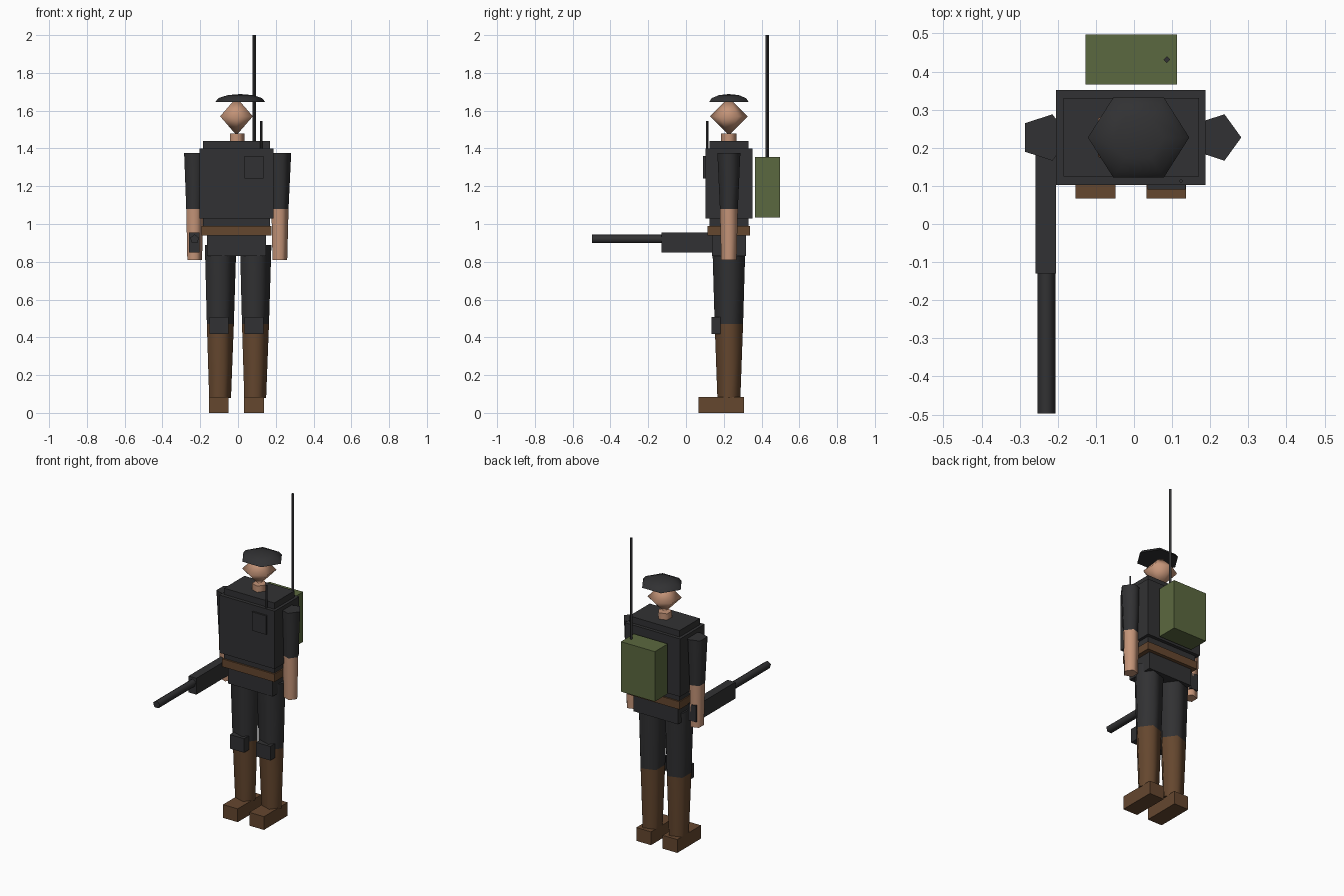
import bpy
import bmesh
from math import radians, pi, sin, cos
from mathutils import Matrix

if "Cube" in bpy.data.objects:
    bpy.data.objects.remove(bpy.data.objects["Cube"])

CX, CY = -0.008, 0.227      # body axis


def material(name, r, g, b):
    m = bpy.data.materials.new(name)
    m.use_nodes = True
    m.diffuse_color = (r, g, b, 1)
    m.node_tree.nodes["Principled BSDF"].inputs["Base Color"].default_value = (r, g, b, 1)
    return m


CLOTH = material("charcoal_cloth", 0.031, 0.031, 0.033)
LEATHER = material("brown_leather", 0.13, 0.063, 0.028)
SKIN = material("skin", 0.56, 0.30, 0.19)
CANVAS = material("olive_canvas", 0.105, 0.14, 0.05)


def finish(name, bm, mat, smooth=None):
    bmesh.ops.recalc_face_normals(bm, faces=bm.faces)
    mesh = bpy.data.meshes.new(name)
    bm.to_mesh(mesh)
    bm.free()
    mesh.materials.append(mat)
    ob = bpy.data.objects.new(name, mesh)
    bpy.context.collection.objects.link(ob)
    if smooth:
        bpy.ops.object.select_all(action="DESELECT")
        ob.select_set(True)
        bpy.context.view_layer.objects.active = ob
        bpy.ops.object.shade_smooth_by_angle(angle=radians(smooth))
    return ob


def box(name, mat, x, y, z):
    """Box from (min, max) ranges."""
    bm = bmesh.new()
    size = [b - a for a, b in (x, y, z)]
    mid = [(a + b) / 2 for a, b in (x, y, z)]
    bmesh.ops.create_cube(bm, size=1, matrix=Matrix.Translation(mid) @ Matrix.Diagonal((*size, 1)))
    return finish(name, bm, mat)


def lathe(name, mat, centre, profile, sides, turn=0.0, stretch=1.0, axis="Z", smooth=75):
    """Low-poly solid from (radius, height) rings; zero radius makes a tip."""
    bm = bmesh.new()
    rings = []
    for r, h in profile:
        count = sides if r > 0 else 1
        ring = []
        for i in range(count):
            a = turn + 2 * pi * i / sides
            u, v = r * cos(a), r * sin(a) * stretch
            co = (u, v, h) if axis == "Z" else (u, h, v)
            ring.append(bm.verts.new([c + d for c, d in zip(centre, co)]))
        rings.append(ring)
    for low, high in zip(rings, rings[1:]):
        for i in range(sides):
            j = (i + 1) % sides
            quad = [low[i % len(low)], low[j % len(low)], high[j % len(high)], high[i % len(high)]]
            bm.faces.new(list(dict.fromkeys(quad)))
    for ring in (rings[0], rings[-1]):
        if len(ring) > 2:
            bm.faces.new(ring)
    return finish(name, bm, mat, smooth)


# Torso, vest and hips
box("torso", CLOTH, (-0.185, 0.170), (0.124, 0.330), (0.95, 1.44))
box("vest", CLOTH, (-0.204, 0.188), (0.102, 0.351), (1.03, 1.40))
box("belt", LEATHER, (-0.192, 0.178), (0.113, 0.339), (0.94, 0.99))
box("hips", CLOTH, (-0.165, 0.149), (0.137, 0.317), (0.83, 0.95))

# Limbs: trousers, boots, feet, knee pads, sleeves and forearms
for side, s in (("left", 1), ("right", -1)):
    lx, ax = CX + s * 0.093, CX + s * 0.2255
    leg, arm = (lx, CY, 0), (ax, CY, 0)
    lathe(side + "_trouser", CLOTH, leg, [(0.079, 0.47), (0.092, 0.89)], 5)
    lathe(side + "_boot", LEATHER, leg, [(0.064, 0.08), (0.079, 0.47)], 5)
    box(side + "_foot", LEATHER, (lx - 0.052, lx + 0.052), (0.067, 0.307), (0, 0.085))
    box(side + "_knee_pad", CLOTH, (lx - 0.05, lx + 0.05), (0.134, 0.182), (0.418, 0.508))
    lathe(side + "_sleeve", CLOTH, arm, [(0.05, 1.08), (0.064, 1.375)], 5)
    lathe(side + "_forearm", SKIN, arm, [(0.043, 0.81), (0.05, 1.08)], 5)

# Neck, head and domed cap
lathe("neck", SKIN, (CX, CY, 0), [(0.043, 1.42), (0.043, 1.48)], 5)
lathe("head", SKIN, (CX, CY, 1.57), [(0, -0.10), (0.10, 0), (0, 0.10)], 6, turn=pi / 2, smooth=100)
dome = [(0.133 * cos(i * pi / 6), 0.043 * sin(i * pi / 6)) for i in range(3)]
lathe("cap", CLOTH, (0.012, CY, 1.645), dome + [(0, 0.043)], 6, stretch=0.91)

# Chest radio with short aerial
box("chest_radio", CLOTH, (0.035, 0.135), (0.091, 0.14), (1.24, 1.36))
lathe("radio_aerial", CLOTH, (0.123, 0.113, 0), [(0.006, 1.30), (0.006, 1.545)], 4)

# Backpack with long aerial
box("backpack", CANVAS, (-0.127, 0.113), (0.366, 0.497), (1.034, 1.354))
lathe("backpack_aerial", CLOTH, (0.086, 0.431, 0), [(0.009, 1.30), (0.009, 2.0)], 4)

# Rifle held in the right hand
box("rifle_body", CLOTH, (-0.259, -0.204), (-0.13, 0.27), (0.85, 0.955))
lathe("rifle_barrel", CLOTH, (-0.230, 0, 0.92), [(0.0247, -0.497), (0.0247, -0.10)], 5,
      turn=pi / 2, axis="Y")
